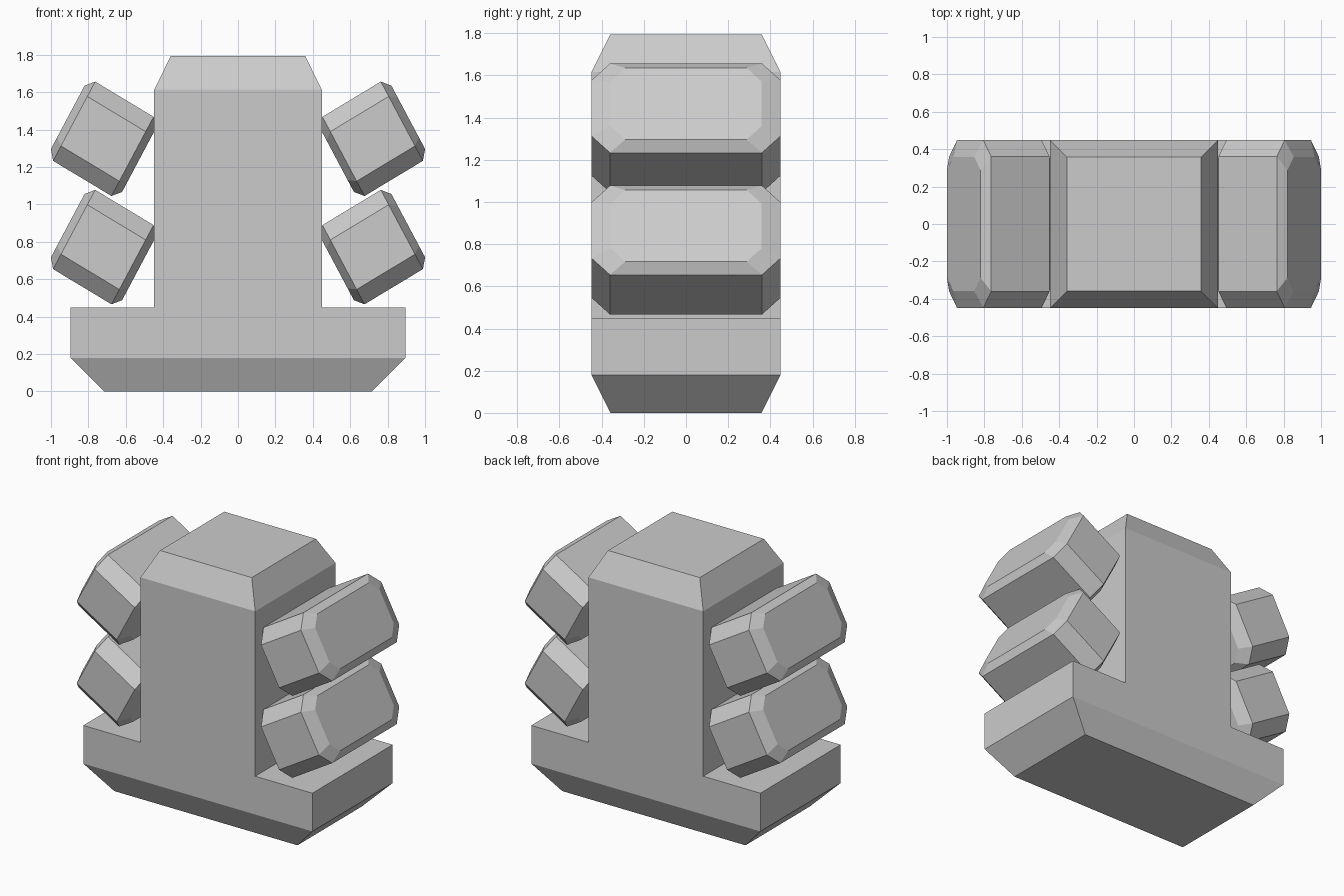
import bpy, bmesh
from mathutils import Vector

if "Cube" in bpy.data.objects:
    bpy.data.objects.remove(bpy.data.objects["Cube"])


def prism(profile, extrude):
    """Closed prism: a 3D polygon extruded along a vector."""
    bm = bmesh.new()
    face = bm.faces.new([bm.verts.new(p) for p in profile])
    cap = bmesh.ops.extrude_face_region(bm, geom=[face], use_keep_orig=True)
    verts = [g for g in cap["geom"] if isinstance(g, bmesh.types.BMVert)]
    bmesh.ops.translate(bm, verts=verts, vec=extrude)
    bmesh.ops.recalc_face_normals(bm, faces=bm.faces)
    return bm


def taper(bm, direction, offset, scale=0.8):
    """Extrude the outermost face along a direction and shrink it."""
    bm.normal_update()
    face = max(bm.faces, key=lambda f: f.calc_center_median().dot(direction))
    new = bmesh.ops.extrude_discrete_faces(bm, faces=[face])["faces"][0]
    centre = new.calc_center_median()
    for v in new.verts:
        v.co = centre + (v.co - centre) * scale + offset


def finish(bm, name):
    bmesh.ops.recalc_face_normals(bm, faces=bm.faces)
    mesh = bpy.data.meshes.new(name)
    bm.to_mesh(mesh)
    bm.free()
    obj = bpy.data.objects.new(name, mesh)
    bpy.context.collection.objects.link(obj)
    return obj


# Body: upright and foot share one inverted T outline, tapered top and bottom
half = [(0.895, 0.18), (0.895, 0.45), (0.448, 0.45), (0.448, 1.615)]
outline = half + [(-x, z) for x, z in reversed(half)]
body = prism([(x, -0.448, z) for x, z in outline], Vector((0, 0.896, 0)))
taper(body, Vector((0, 0, 1)), Vector((0, 0, 0.18)))
taper(body, Vector((0, 0, -1)), Vector((0, 0, -0.18)))
finish(body, "body")

# Side blocks: tilted octagonal blocks with tapered ends, mirrored to the left
along = Vector((0.156, 0, 0.094))
across = Vector((-0.1126, 0, 0.2118))
octagon = [(1, 0.36), (0.625, 0.448), (-0.625, 0.448), (-1, 0.36),
           (-1, -0.36), (-0.625, -0.448), (0.625, -0.448), (1, -0.36)]
for name, z in (("lower_side_blocks", 0.772), ("upper_side_blocks", 1.351)):
    block = prism([across * v + Vector((0, y, 0)) - along for v, y in octagon], along * 2)
    taper(block, along, along * 0.22)
    taper(block, -along, along * -0.22)
    bmesh.ops.translate(block, verts=block.verts, vec=(0.72, 0, z))
    obj = finish(block, name)
    obj.modifiers.new("Mirror", "MIRROR").use_clip = False
